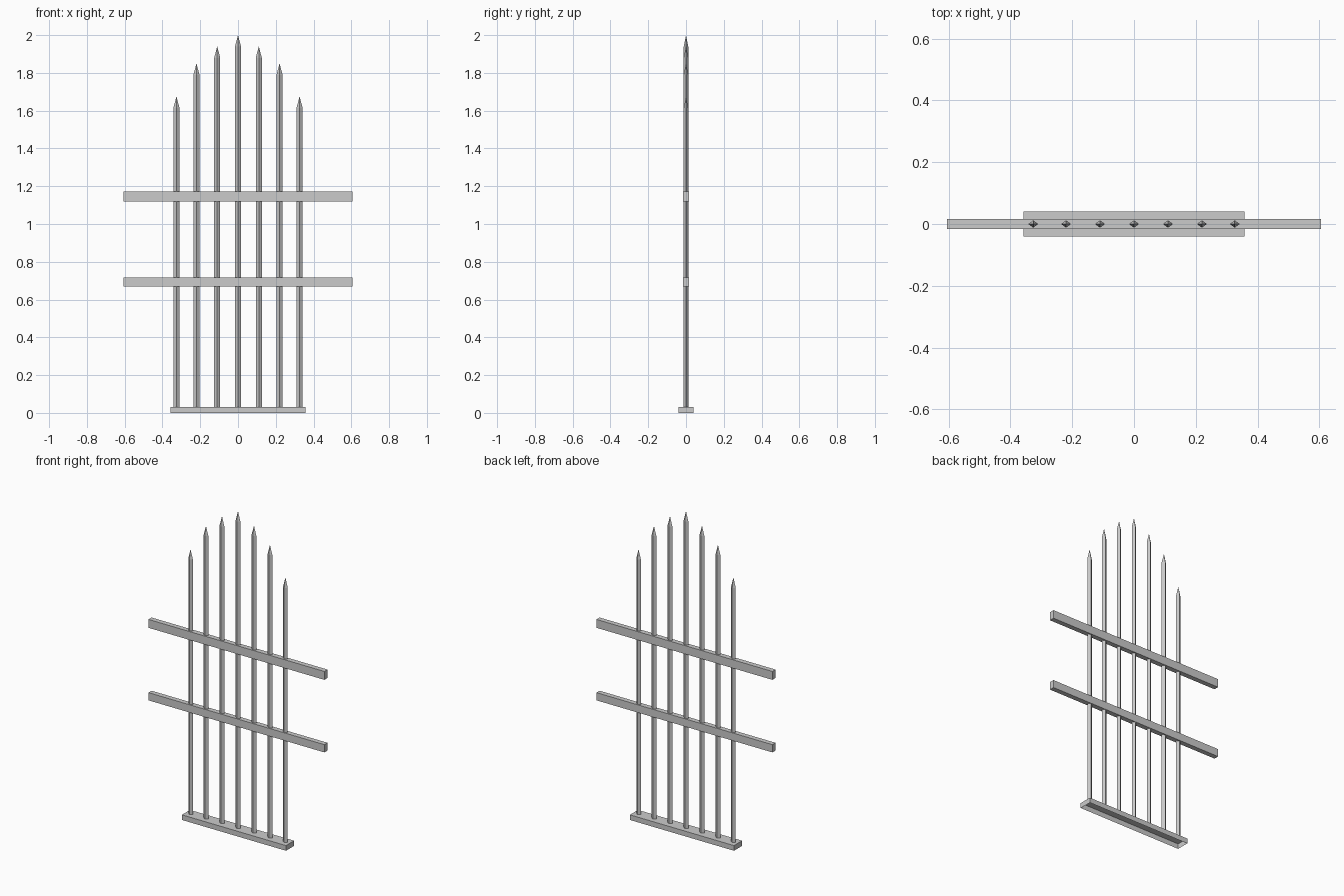
import bpy
import bmesh

if "Cube" in bpy.data.objects:
    bpy.data.objects.remove(bpy.data.objects["Cube"])


def make_object(name, bm):
    bmesh.ops.recalc_face_normals(bm, faces=bm.faces)
    mesh = bpy.data.meshes.new(name)
    bm.to_mesh(mesh)
    bm.free()
    obj = bpy.data.objects.new(name, mesh)
    bpy.context.collection.objects.link(obj)
    return obj


def box(name, half_x, half_y, z0, z1, open_bottom=False):
    bm = bmesh.new()
    bmesh.ops.create_cube(bm, size=1)
    for v in bm.verts:
        v.co.x *= 2 * half_x
        v.co.y *= 2 * half_y
        v.co.z = z1 if v.co.z > 0 else z0
    bmesh.ops.recalc_face_normals(bm, faces=bm.faces)
    if open_bottom:
        bottom = [f for f in bm.faces if f.normal.z < -0.5]
        bmesh.ops.delete(bm, geom=bottom, context='FACES_ONLY')
    return make_object(name, bm)


def picket(name, x, top, z0=0.03, rx=0.016, ry=0.012, tip=0.06):
    # diamond-section bar with a pointed top
    bm = bmesh.new()
    section = [(rx, 0), (0, ry), (-rx, 0), (0, -ry)]
    low = [bm.verts.new((x + a, b, z0)) for a, b in section]
    high = [bm.verts.new((x + a, b, top - tip)) for a, b in section]
    apex = bm.verts.new((x, 0, top))
    bm.faces.new(low[::-1])
    for i in range(4):
        j = (i + 1) % 4
        bm.faces.new((low[i], low[j], high[j], high[i]))
        bm.faces.new((high[i], high[j], apex))
    return make_object(name, bm)


# base plinth, hollow underneath
box("base", 0.358, 0.04, 0.0, 0.032, open_bottom=True)

# two cross rails
box("lower_rail", 0.605, 0.0155, 0.668, 0.716)
box("upper_rail", 0.605, 0.0155, 1.119, 1.171)

# pickets stepping down from the centre
picket("centre_picket", 0.0, 2.0)
for n, (x, top) in enumerate([(0.11, 1.94), (0.22, 1.85), (0.326, 1.675)], 1):
    for side, label in ((-1, "left"), (1, "right")):
        picket(f"{label}_picket_{n}", side * x, top)
